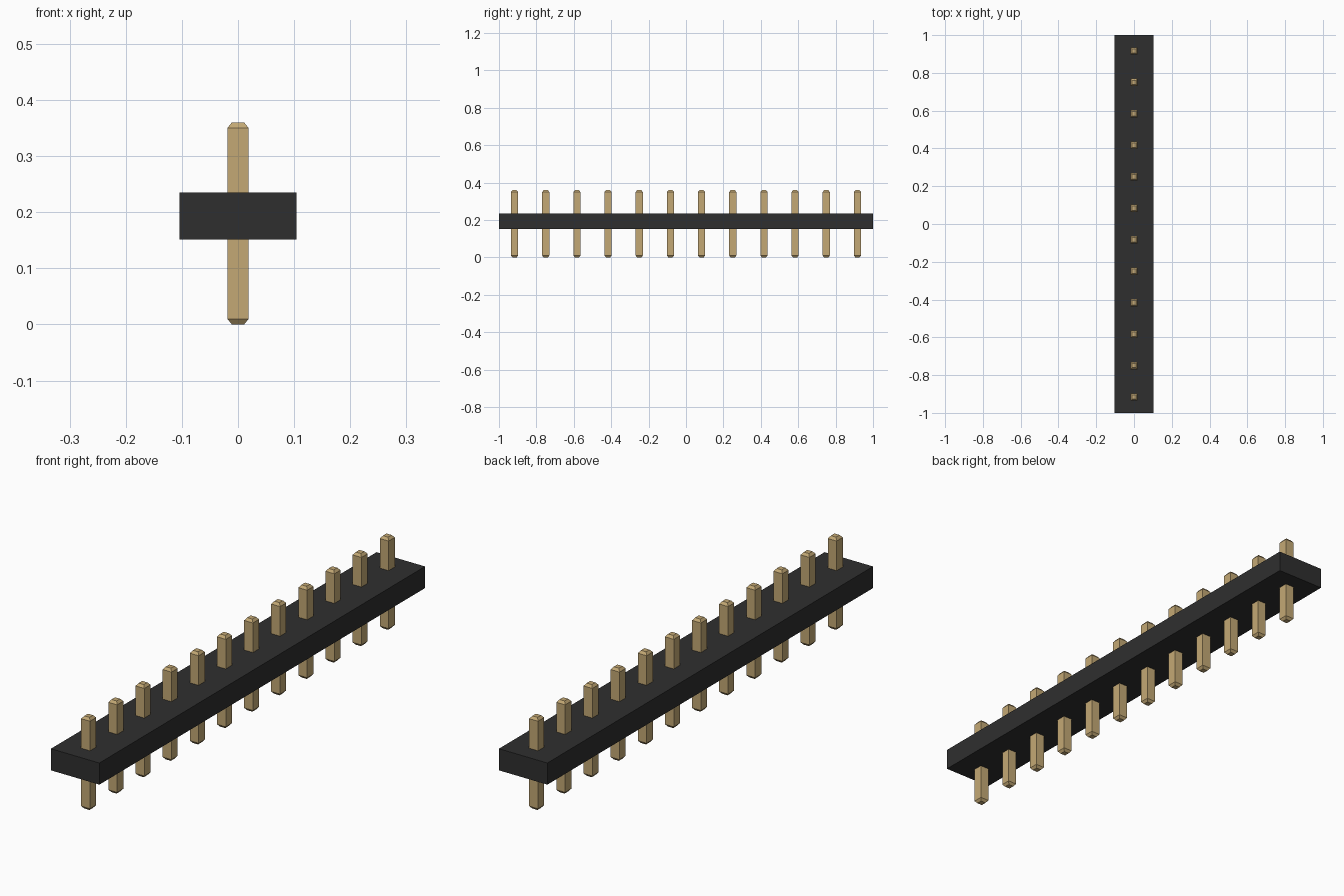
import bpy
import bmesh

cube = bpy.data.objects.get("Cube")
if cube:
    bpy.data.objects.remove(cube, do_unlink=True)


def make_material(name, color, roughness, metallic=0.0):
    mat = bpy.data.materials.new(name)
    mat.use_nodes = True
    mat.diffuse_color = color
    bsdf = next(n for n in mat.node_tree.nodes if n.type == 'BSDF_PRINCIPLED')
    bsdf.inputs["Base Color"].default_value = color
    bsdf.inputs["Roughness"].default_value = roughness
    bsdf.inputs["Metallic"].default_value = metallic
    return mat


def square_loft(name, sections, mat):
    """Stack rectangular sections (half_x, half_y, z) into a closed solid."""
    bm = bmesh.new()
    rings = [[bm.verts.new((sx * hx, sy * hy, z))
              for sx, sy in ((-1, -1), (1, -1), (1, 1), (-1, 1))]
             for hx, hy, z in sections]
    for low, high in zip(rings, rings[1:]):
        for i in range(4):
            j = (i + 1) % 4
            bm.faces.new((low[i], low[j], high[j], high[i]))
    bm.faces.new(rings[0][::-1])
    bm.faces.new(rings[-1])
    mesh = bpy.data.meshes.new(name)
    bm.to_mesh(mesh)
    bm.free()
    mesh.materials.append(mat)
    obj = bpy.data.objects.new(name, mesh)
    bpy.context.collection.objects.link(obj)
    return obj


black = make_material("black plastic", (0.028, 0.028, 0.028, 1), 0.6)
gold = make_material("gold metal", (0.55, 0.395, 0.178, 1), 0.5)

# Insulating bar
square_loft("plastic_bar", [(0.104, 1.0, 0.151), (0.104, 1.0, 0.235)], black)

# Row of square pins with chamfered ends, sharing one mesh
PIN_COUNT = 12
PITCH = 2.0 / PIN_COUNT
HALF, TIP = 0.019, 0.011
first = square_loft("pin_1", [(TIP, TIP, 0.0), (HALF, HALF, 0.01),
                              (HALF, HALF, 0.35), (TIP, TIP, 0.36)], gold)
for i in range(PIN_COUNT):
    pin = first
    if i:
        pin = bpy.data.objects.new(f"pin_{i + 1}", first.data)
        bpy.context.collection.objects.link(pin)
    pin.location.y = -1.0 + PITCH * (i + 0.5)
